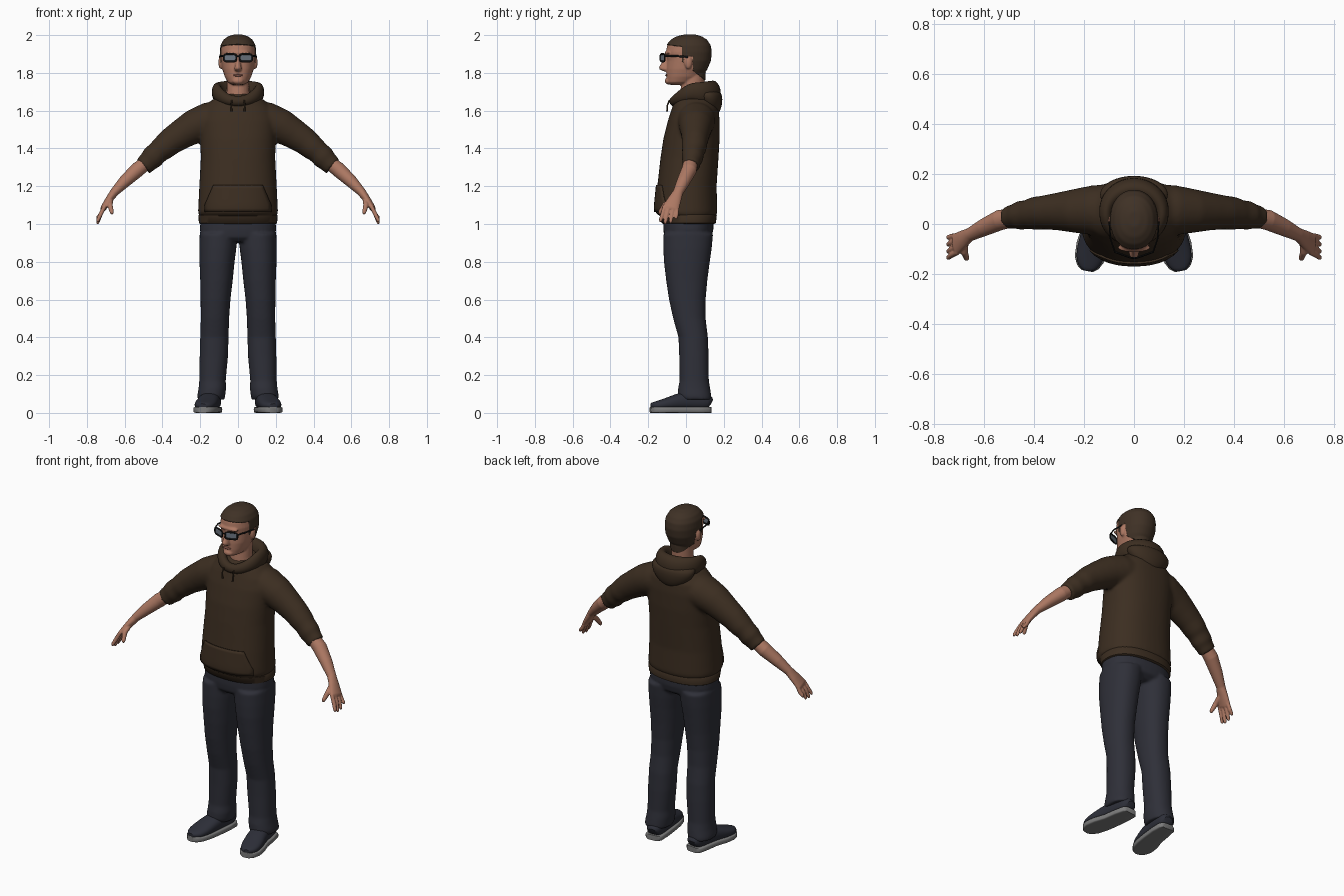
import bpy, bmesh
from math import cos, sin, pi, radians
from mathutils import Vector, Matrix

if "Cube" in bpy.data.objects:
    bpy.data.objects.remove(bpy.data.objects["Cube"])


def material(name, *rgb):
    m = bpy.data.materials.new(name)
    m.use_nodes = True
    m.diffuse_color = (*rgb, 1)
    m.node_tree.nodes["Principled BSDF"].inputs["Base Color"].default_value = (*rgb, 1)
    return m


BROWN = material("brown fleece", .045, .027, .015)
HAIR = material("brown hair", .05, .031, .019)
SKIN = material("skin", .42, .19, .125)
LIPS = material("lips", .25, .1, .075)
NAVY = material("navy cloth", .028, .029, .04)
SHOE = material("dark shoe", .026, .028, .04)
GREY = material("grey sole", .2, .2, .2)
BLACK = material("black", .006, .006, .006)
LENS = material("lens", .16, .19, .23)

X, Y, Z = Vector((1, 0, 0)), Vector((0, 1, 0)), Vector((0, 0, 1))


def power(v, p):
    return (1 if v >= 0 else -1) * abs(v) ** (2 / p)


def sweep(bm, rings, ref=X, p=2, n=24, loop=False, level=False, side=1):
    """Skin rings (x, y, z, a, b) along a path; a runs along ref, b across it."""
    centres = [Vector(r[:3]) for r in rings]
    count, rows = len(rings), []
    for i, r in enumerate(rings):
        ahead = centres[(i + 1) % count if loop else min(i + 1, count - 1)]
        behind = centres[i - 1 if loop else max(i - 1, 0)]
        t = Z if level else (ahead - behind).normalized()
        u = (ref - t * ref.dot(t)).normalized()
        v = t.cross(u)
        row = []
        for k in range(n):
            w = 2 * pi * k / n
            q = centres[i] + u * r[3] * power(cos(w), p) + v * r[4] * power(sin(w), p)
            row.append(bm.verts.new((q.x * side, q.y, q.z)))
        rows.append(row)
    faces = []
    for i in range(count if loop else count - 1):
        lo, hi = rows[i], rows[(i + 1) % count]
        for k in range(n):
            j = (k + 1) % n
            faces.append(bm.faces.new((lo[k], lo[j], hi[j], hi[k])))
    if not loop:
        faces += [bm.faces.new(rows[0]), bm.faces.new(rows[-1])]
    bmesh.ops.recalc_face_normals(bm, faces=faces)


def upright(bm, levels, x=0, **kw):
    """Stack level rings given as (z, half width, front y, back y[, x])."""
    rings = [((r[4] if len(r) > 4 else x), (r[2] + r[3]) / 2, r[0], r[1], (r[3] - r[2]) / 2)
             for r in levels]
    sweep(bm, rings, level=True, **kw)


def ball(bm, centre, size):
    m = Matrix.Translation(centre) @ Matrix.Diagonal((*size, 1))
    bmesh.ops.create_uvsphere(bm, u_segments=20, v_segments=12, radius=1, matrix=m)


def finish(name, bm, *mats, voxel=0, relax=0, sub=0):
    mesh = bpy.data.meshes.new(name)
    bm.to_mesh(mesh)
    bm.free()
    ob = bpy.data.objects.new(name, mesh)
    bpy.context.collection.objects.link(ob)
    for m in mats:
        mesh.materials.append(m)
    bpy.ops.object.select_all(action="DESELECT")
    ob.select_set(True)
    bpy.context.view_layer.objects.active = ob
    bpy.ops.object.shade_smooth_by_angle(angle=radians(50))
    if voxel:
        mod = ob.modifiers.new("Blend", "REMESH")
        mod.voxel_size, mod.use_smooth_shade = voxel, True
        mod = ob.modifiers.new("Relax", "SMOOTH")
        mod.iterations, mod.factor = relax, .5
    if sub:
        ob.modifiers.new("Round", "SUBSURF").levels = sub
        ob.modifiers["Round"].render_levels = sub
    return ob


# Hoodie: torso and both sleeves blended into one skin
bm = bmesh.new()
upright(bm, [(1.035, .2, -.13, .155), (1.06, .212, -.162, .166), (1.1, .21, -.162, .165),
             (1.2, .205, -.152, .162), (1.35, .197, -.135, .172), (1.45, .2, -.12, .178),
             (1.55, .205, -.095, .178), (1.61, .185, -.075, .172), (1.655, .14, -.06, .15),
             (1.69, .08, -.03, .11)], p=2.3, n=40)
for s in (1, -1):
    sweep(bm, [(.08, .06, 1.555, .1, .1), (.16, .055, 1.545, .1, .098), (.235, .052, 1.515, .088, .09),
               (.3, .05, 1.475, .076, .08), (.36, .046, 1.435, .068, .072), (.4, .042, 1.4, .066, .066),
               (.425, .038, 1.38, .058, .06), (.455, .034, 1.35, .058, .062), (.475, .03, 1.33, .049, .054),
               (.502, .026, 1.305, .047, .052)], ref=Y, side=s)
hoodie = finish("hoodie", bm, BROWN, voxel=.009, relax=8)

# Hem band
bm = bmesh.new()
upright(bm, [(1.0, .198, -.118, .15), (1.005, .207, -.128, .158), (1.045, .21, -.14, .163),
             (1.055, .2, -.13, .155)], p=2.3, n=40)
finish("hem_band", bm, BROWN)

# Front pocket wrapped onto the belly
bm = bmesh.new()
cols, rows = 16, 8
grid = []
for j in range(rows + 1):
    z = 1.065 + .14 * j / rows
    half = .175 - .045 * max(0, (j - 2) / (rows - 2))
    grid.append([bm.verts.new((half * (2 * i / cols - 1), -.3, z)) for i in range(cols + 1)])
for a, b in zip(grid, grid[1:]):
    for i in range(cols):
        bm.faces.new((a[i], a[i + 1], b[i + 1], b[i]))
pocket = finish("pocket", bm, BROWN)
mod = pocket.modifiers.new("Wrap", "SHRINKWRAP")
mod.target, mod.wrap_method, mod.offset = hoodie, "PROJECT", .004
mod.use_project_y, mod.use_positive_direction = True, True
mod = pocket.modifiers.new("Thick", "SOLIDIFY")
mod.thickness, mod.offset = .008, 0

# Hood rolled around the neck, with the loose pouch at the back
bm = bmesh.new()
ring = []
for k in range(40):
    w = 2 * pi * k / 40
    c, back = cos(w), max(0, cos(w))
    z = 1.7 - .008 * back - .05 * max(0, -c) ** 1.5
    ring.append((.112 * sin(w), .04 + .102 * c, z, .047 + .02 * back - .02 * max(0, -c),
                 .026 + .016 * back))
sweep(bm, ring, ref=Z, loop=True, n=20)
finish("hood", bm, BROWN)
bm = bmesh.new()
upright(bm, [(1.575, .03, .12, .165), (1.6, .085, .09, .183), (1.64, .125, .06, .193),
             (1.68, .14, .04, .193), (1.71, .13, .04, .18)], n=32)
finish("hood_pouch", bm, BROWN, sub=1)

# Drawstrings
bm = bmesh.new()
for s in (1, -1):
    sweep(bm, [(.032, -.088, 1.655, .004, .004), (.036, -.098, 1.63, .004, .004),
               (.034, -.1, 1.595, .005, .005)], n=8, side=s)
finish("drawstrings", bm, BROWN)

# Head: skull, nose, ears, chin and neck blended together
bm = bmesh.new()
upright(bm, [(1.737, .03, -.088, .0), (1.75, .054, -.102, .04), (1.78, .07, -.104, .08),
             (1.82, .083, -.104, .108), (1.865, .09, -.1, .127), (1.91, .092, -.106, .132),
             (1.945, .088, -.1, .126), (1.972, .073, -.078, .108), (1.988, .052, -.05, .083),
             (1.998, .022, -.01, .05)], p=2.15, n=36)
upright(bm, [(1.62, .07, -.035, .1), (1.7, .06, -.03, .095), (1.8, .06, -.02, .1)])
upright(bm, [(1.808, .012, -.118, -.08), (1.818, .021, -.14, -.08), (1.828, .019, -.145, -.08),
             (1.86, .012, -.126, -.08), (1.89, .011, -.113, -.08)], n=16)
ball(bm, (0, -.093, 1.757), (.03, .02, .018))
ball(bm, (0, -.095, 1.905), (.066, .018, .012))
for s in (1, -1):
    ball(bm, (s * .092, .012, 1.855), (.012, .02, .034))
head = finish("head", bm, SKIN, HAIR, voxel=.005, relax=3)
shape = bpy.data.meshes.new_from_object(head.evaluated_get(bpy.context.evaluated_depsgraph_get()))
head.modifiers.clear()

# Hair: cut the hairline into the scalp and raise it
bm = bmesh.new()
bm.from_mesh(shape)
cuts = [(Vector((0, -.1, 1.947)), Vector((0, .12, 1))), (Vector((0, -.022, 1.9)), Y),
        (Vector((0, -.022, 1.862)), Vector((0, .85, 1)))]
for co, no in cuts:
    bmesh.ops.bisect_plane(bm, geom=bm.verts[:] + bm.edges[:] + bm.faces[:], plane_co=co, plane_no=no)
hair = []
for f in bm.faces:
    c = f.calc_center_median()
    top, rear, over = [(c - co).dot(no) > 0 for co, no in cuts]
    ear = abs(c.x) > .078 and abs(c.y - .012) < .024 and c.z < 1.888
    if c.z > 1.755 and not ear and (top or rear and over):
        f.material_index = 1
        hair.append(f)
bmesh.ops.inset_region(bm, faces=hair, thickness=.002, depth=.005, use_even_offset=False)
bm.to_mesh(head.data)
bm.free()
head.data.shade_smooth()

# Mouth, brows
bm = bmesh.new()
ball(bm, (0, -.103, 1.787), (.027, .007, .006))
finish("mouth", bm, LIPS)

# Glasses: two rims, bridge, side arms and lenses
bm = bmesh.new()
lens = bmesh.new()
for s in (1, -1):
    rim = [(.042 + .033 * power(cos(a), 4), -.124 + .012 * power(cos(a), 4), 1.88 + .02 * power(sin(a), 4),
            .004, .005) for a in [2 * pi * (k + .5) / 24 for k in range(24)]]
    sweep(bm, rim, ref=Y, loop=True, n=8, side=s)
    sweep(bm, [(.076, -.112, 1.89, .003, .005), (.094, -.06, 1.89, .003, .005),
               (.099, .01, 1.884, .003, .005)], n=8, side=s)
    sheet = [lens.verts.new((s * r[0], r[1], r[2])) for r in rim]
    lens.faces.new(sheet if s < 0 else sheet[::-1])
sweep(bm, [(-.012, -.135, 1.887, .004, .004), (.012, -.135, 1.887, .004, .004)], ref=Y, n=8)
finish("glasses_frame", bm, BLACK)
finish("glasses_lenses", lens, LENS)

# Arms with hands
for s, label in ((1, "left"), (-1, "right")):
    bm = bmesh.new()
    sweep(bm, [(.46, .03, 1.345, .036, .036), (.535, .016, 1.285, .041, .04), (.6, -.014, 1.225, .035, .033),
               (.655, -.042, 1.168, .027, .023), (.682, -.06, 1.13, .036, .02),
               (.712, -.08, 1.085, .044, .016), (.718, -.083, 1.075, .036, .01)], ref=Y, side=s)
    for y, tip_y, tip_z in ((-.113, -.135, 1.01), (-.091, -.11, 1.0), (-.068, -.081, 1.004), (-.047, -.053, 1.025)):
        sweep(bm, [(.705, y, 1.095, .011, .011), (.728, (y + tip_y) / 2, 1.05, .0115, .0115),
                   (.742, tip_y, tip_z + .01, .0095, .0095), (.744, tip_y, tip_z, .005, .005)], n=12, side=s)
    sweep(bm, [(.675, -.07, 1.13, .015, .015), (.678, -.112, 1.1, .015, .015),
               (.668, -.138, 1.062, .011, .011), (.666, -.142, 1.052, .006, .006)], n=12, side=s)
    finish(label + "_arm", bm, SKIN, voxel=.004, relax=3)

# Trousers: hips and both legs blended
bm = bmesh.new()
upright(bm, [(.905, .15, -.09, .1), (.93, .19, -.115, .135), (.97, .202, -.12, .145),
             (1.03, .198, -.12, .145)], p=2.4, n=40)
for s in (1, -1):
    upright(bm, [(.07, .071, -.03, .134, .143), (.09, .074, -.044, .134, .142), (.13, .073, -.042, .128, .136),
                 (.17, .07, -.034, .121, .135), (.3, .075, -.036, .12, .128), (.4, .075, -.04, .116, .125),
                 (.5, .075, -.068, .104, .122), (.6, .079, -.09, .104, .119), (.7, .086, -.105, .113, .114),
                 (.8, .093, -.117, .126, .111), (.87, .098, -.12, .136, .107), (.95, .1, -.12, .144, .103)],
            p=2.2, n=32, side=s)
finish("trousers", bm, NAVY, voxel=.008, relax=5)

# Shoes: upper and sole swept from heel to toe
for s, label in ((1, "left"), (-1, "right")):
    foot = [(.132, .132, .03, .06), (.133, .118, .046, .085), (.14, .06, .052, .1), (.15, -.02, .054, .098),
            (.166, -.085, .06, .07), (.178, -.14, .056, .052), (.184, -.172, .04, .042), (.187, -.188, .018, .036)]
    bm = bmesh.new()
    sweep(bm, [(x, y, .015 + h / 2, w, h / 2) for x, y, w, h in foot], p=2.4, side=s)
    finish(label + "_shoe", bm, SHOE, sub=1)
    bm = bmesh.new()
    sweep(bm, [(x, y, .016, w + .004, .016) for x, y, w, h in foot], p=6, side=s)
    finish(label + "_sole", bm, GREY)
